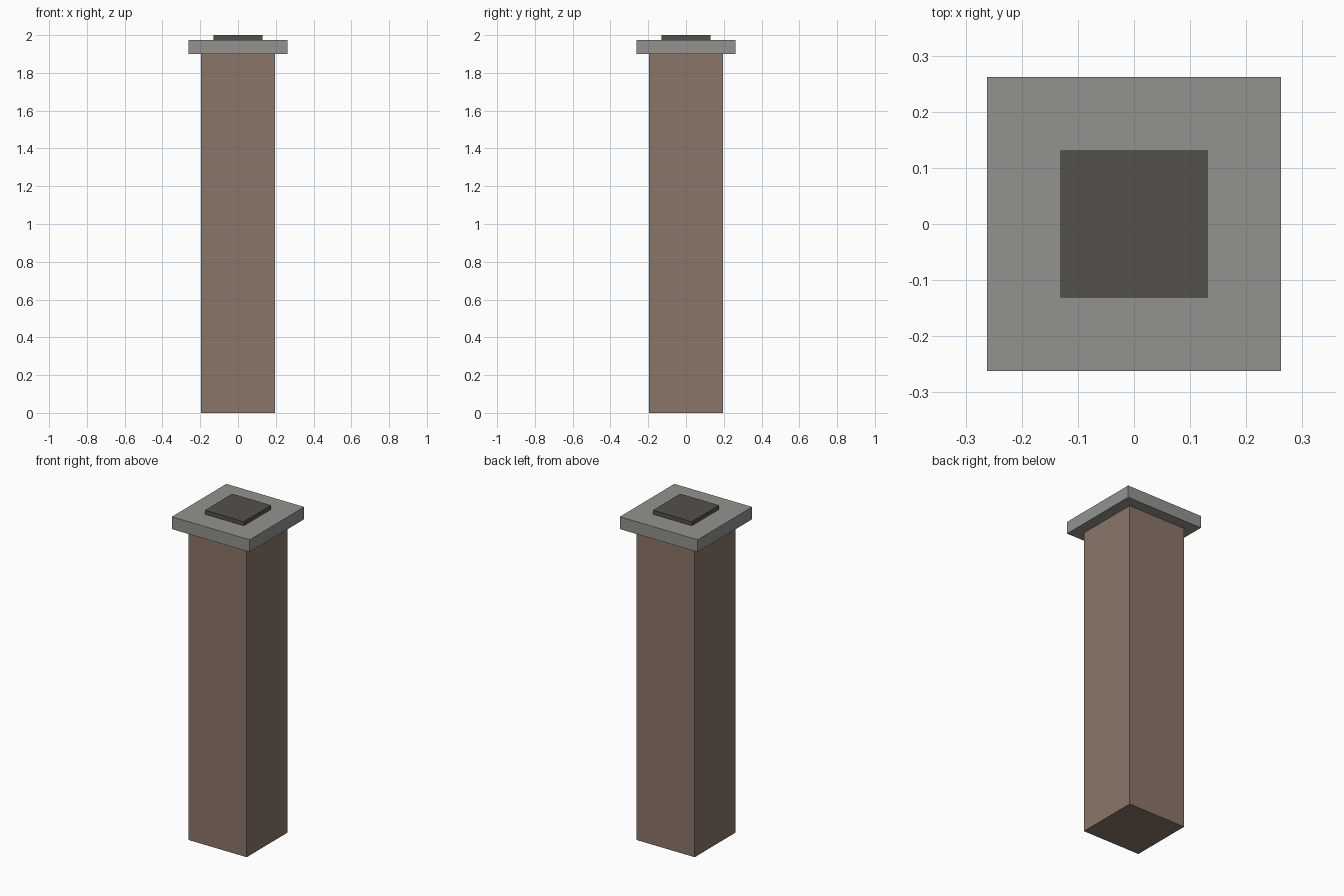
import bpy

if "Cube" in bpy.data.objects:
    bpy.data.objects.remove(bpy.data.objects["Cube"])


def material(name, rgb):
    mat = bpy.data.materials.new(name)
    mat.diffuse_color = (*rgb, 1.0)
    mat.use_nodes = True
    mat.node_tree.nodes["Principled BSDF"].inputs["Base Color"].default_value = mat.diffuse_color
    return mat


def square_block(name, width, z0, z1, mat):
    bpy.ops.mesh.primitive_cube_add(size=1, location=(0, 0, (z0 + z1) / 2))
    obj = bpy.context.object
    obj.name = name
    obj.scale = (width, width, z1 - z0)
    bpy.ops.object.transform_apply(location=False, rotation=False, scale=True)
    obj.data.materials.append(mat)
    return obj


# Brick shaft
square_block("chimney_shaft", 0.392, 0.0, 1.9, material("brick", (0.26, 0.18, 0.14)))

# Overhanging stone slab
square_block("cap_slab", 0.524, 1.9, 1.975, material("stone", (0.29, 0.29, 0.27)))

# Dark square block on top
square_block("flue_cover", 0.262, 1.975, 2.0, material("soot", (0.09, 0.08, 0.07)))
